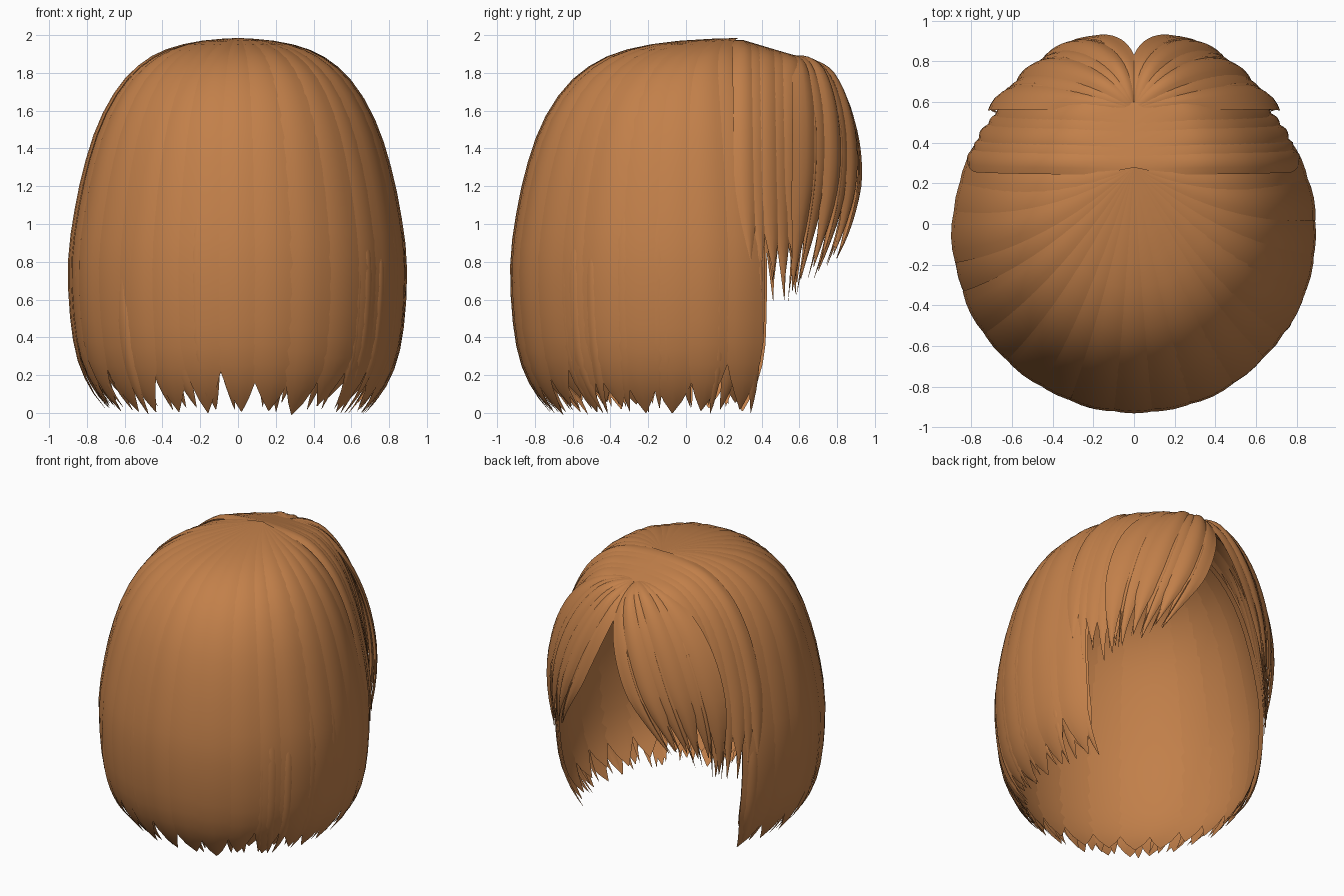
import bpy, bmesh, math, random
from mathutils import Vector

random.seed(7)
old = bpy.data.objects.get("Cube")
if old:
    bpy.data.objects.remove(old, do_unlink=True)

hair = bpy.data.materials.new("caramel brown hair")
hair.use_nodes = True
COLOR = (0.54, 0.215, 0.068, 1)
hair.diffuse_color = COLOR
hair.node_tree.nodes["Principled BSDF"].inputs["Base Color"].default_value = COLOR

# Head silhouette from crown to hem: (share of the outline radius, height)
PROFILE = [(0, 1.985), (.2, 1.97), (.4, 1.925), (.56, 1.845), (.7, 1.72), (.82, 1.53), (.905, 1.3),
           (.965, 1.05), (1, .8), (.99, .52), (.95, .3), (.87, .13), (.76, 0)]


def profile(t):
    """Smooth point on the silhouette, t from 0 (crown) to 1 (hem)."""
    f = min(max(t, 0), 1) * (len(PROFILE) - 1)
    i = min(int(f), len(PROFILE) - 2)
    k = f - i
    a, b, c, d = (Vector(PROFILE[min(max(j, 0), len(PROFILE) - 1)]) for j in range(i - 1, i + 3))
    return 0.5 * (2 * b + (c - a) * k + (2 * a - 5 * b + 4 * c - d) * k ** 2
                  + (3 * b - a - 3 * c + d) * k ** 3)


def cap_surface(angle, t):
    """Long hair falling from the crown; angle is the compass direction."""
    s, z = profile(t)
    # The part in front of the ears hangs straight down
    depth = (1 + s) / 2 if t > 0.66 and math.sin(angle) > 0 else s
    center = -0.04 + 0.32 * max(0, 1 - s) ** 2 * (1 if t < 0.66 else 0)
    return Vector((0.885 * math.cos(angle) * s, center + 0.875 * math.sin(angle) * depth, z))


def band_surface(side):
    """Locks combed sideways from the centre line; u is the depth of the root."""
    def surface(u, t):
        s, z = profile(t * 0.7)
        reach = 0.88 * math.sqrt(max(0.05, 1 - ((u + 0.04) / 0.88) ** 2))
        drop = 0.01 + 0.3 * max(0, u - 0.3)
        return Vector((side * reach * s, u + 0.02 * t * t, z - drop * (1 - 0.6 * t)))
    return surface


def fringe_surface(side):
    """Parted fringe fanning out of one root; u runs from the parting to the temple."""
    inner = [Vector(p) for p in ((0, .58, 1.88), (-.06, .92, 1.83), (.18, 1.01, 1.22), (.42, .82, .8))]
    outer = [Vector(p) for p in ((0, .56, 1.89), (.42, .57, 1.93), (.81, .61, 1.4), (.66, .55, .64))]

    def surface(u, t):
        p = [a.lerp(b, u) for a, b in zip(inner, outer)]
        bulge = 0.25 * max(0, u * (1 - u))
        p[1] += Vector((0, bulge, bulge))
        p[2] += Vector((0, bulge * 1.3, 0))
        r = 1 - t
        v = p[0] * r ** 3 + p[1] * 3 * r * r * t + p[2] * 3 * r * t * t + p[3] * t ** 3
        v.x *= side
        return v
    return surface


def add_lock(bm, surface, u, width, t0, t1, lift, bulge, taper=0.25, slant=0.0, steps=22):
    """One lens-shaped lock lying on a surface and ending in a point."""
    rings = []
    for i in range(steps + 1):
        q = i / steps
        t = t0 + (t1 - t0) * q
        w = width * (1 - max(0, (q - 1 + taper) / taper) ** 1.6 * 0.97)
        if t0 > 0.1:
            w *= min(1, 0.1 + q * 3)
        rise = min(1, t * 4) * min(1, 0.15 + q * 4)
        shift = slant * max(0, q - 1 + taper) / taper
        ring = []
        for k, outside in ((-1, 0), (-.5, .75), (0, 1), (.5, .75), (1, 0), (.5, -.25), (0, -.3), (-.5, -.25)):
            p = surface(u + shift + w * k, t)
            out = (p - Vector((0, 0, 1))).normalized()
            thin = min(1, w / width + 0.1)
            ring.append(bm.verts.new(p + out * (lift + bulge * outside * thin) * rise))
        rings.append(ring)
    n = len(rings[0])
    for a, b in zip(rings, rings[1:]):
        for j in range(n):
            bm.faces.new((a[j], a[(j + 1) % n], b[(j + 1) % n], b[j]))
    bm.faces.new(rings[0])
    bm.faces.new(rings[-1])


def finish(bm, name):
    bmesh.ops.recalc_face_normals(bm, faces=bm.faces)
    mesh = bpy.data.meshes.new(name)
    bm.to_mesh(mesh)
    bm.free()
    mesh.materials.append(hair)
    obj = bpy.data.objects.new(name, mesh)
    bpy.context.collection.objects.link(obj)
    bpy.ops.object.select_all(action="DESELECT")
    obj.select_set(True)
    bpy.context.view_layer.objects.active = obj
    bpy.ops.object.shade_smooth_by_angle(angle=math.radians(50))


rand = random.uniform
START, END = math.radians(-210), math.radians(30)


def spread(count):
    return [START + (END - START) * (i + 0.5) / count for i in range(count)]


# Inner layer closing the gaps between the outer locks
bm = bmesh.new()
for a in spread(17):
    add_lock(bm, cap_surface, a, 0.15, 0.001, rand(.95, .98), -0.022, 0.008, 0.12)
finish(bm, "under_hair")

# Wide outer locks from the crown to the hem
bm = bmesh.new()
for a in spread(19):
    add_lock(bm, cap_surface, a, rand(.12, .15), 0.001, rand(.965, 1), rand(0, .014),
             0.008, rand(.14, .2), rand(-.04, .04))
finish(bm, "back_hair")

# Narrow pointed strands along the hem
bm = bmesh.new()
for a in spread(40):
    a = min(max(a + rand(-.03, .03), START + .04), END - .04)
    add_lock(bm, cap_surface, a, rand(.03, .06), rand(.45, .68), rand(.96, 1), rand(-.012, .01),
             0.008, 0.35, rand(-.06, .06), 14)
finish(bm, "hem_strands")

for side, label in ((1, "left"), (-1, "right")):
    # Layers of shorter locks over the temples
    bm = bmesh.new()
    band = band_surface(side)
    for i in range(5):
        u = 0.3 + 0.06 * i
        add_lock(bm, band, u, 0.06, 0, rand(.94, 1), 0.012 - 0.004 * (i % 2), 0.014, 0.22, 0.02)
        add_lock(bm, band, u, 0.035, 0.4, rand(.97, 1.03), 0.0, 0.012, 0.4, 0.02, 14)
    finish(bm, label + "_temple_locks")

    # Fringe half, wide locks with a few finer strands on top
    bm = bmesh.new()
    fringe = fringe_surface(side)
    for i in range(6):
        u = 0.08 + 0.17 * i
        add_lock(bm, fringe, u, 0.14, 0.001, rand(.94, 1), 0.012 * (i % 2) - 0.006, 0.022, 0.3, 0.04)
        add_lock(bm, fringe, u + rand(.03, .08), rand(.03, .05), 0.35, rand(.96, 1.02), 0.002, 0.014,
                 0.45, 0.04, 14)
    finish(bm, label + "_fringe")
